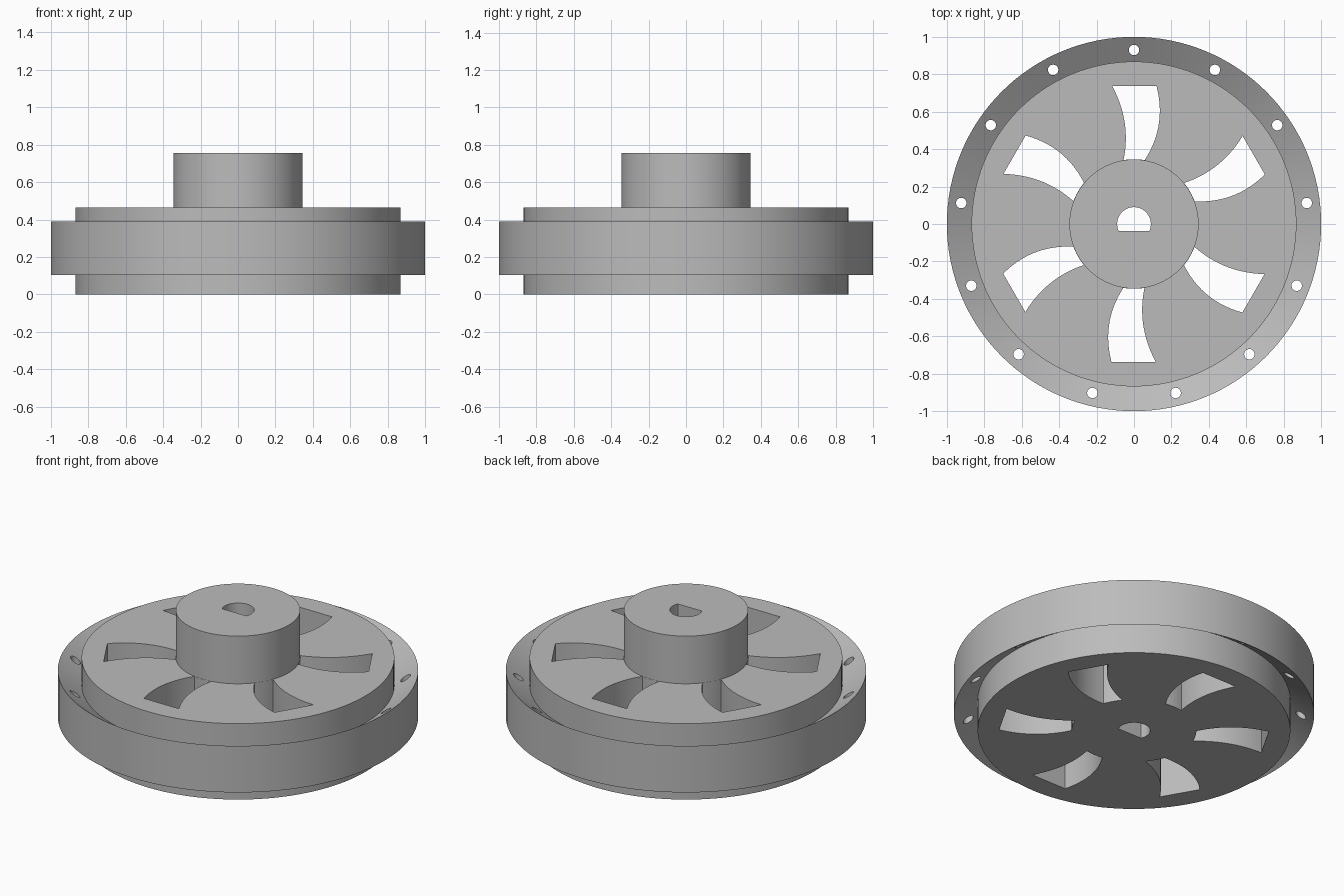
import bpy, bmesh
from math import sin, cos, tau, radians, sqrt, atan2
from mathutils import Vector, Matrix

if "Cube" in bpy.data.objects:
    bpy.data.objects.remove(bpy.data.objects["Cube"], do_unlink=True)

GREY = (0.5, 0.5, 0.5, 1)
SEGMENTS = 128
HUB_R, DISC_R = 0.345, 0.868

grey = bpy.data.materials.new("plain grey")
grey.use_nodes = True
grey.diffuse_color = GREY
grey.node_tree.nodes["Principled BSDF"].inputs["Base Color"].default_value = GREY


def make_object(name, bm):
    bmesh.ops.recalc_face_normals(bm, faces=bm.faces)
    mesh = bpy.data.meshes.new(name)
    bm.to_mesh(mesh)
    bm.free()
    mesh.materials.append(grey)
    obj = bpy.data.objects.new(name, mesh)
    bpy.context.collection.objects.link(obj)
    return obj


def lathe(name, profile):
    """Spin an (r, z) profile, starting and ending on the axis."""
    bm = bmesh.new()
    verts = [bm.verts.new((r, 0, z)) for r, z in profile]
    edges = [bm.edges.new(pair) for pair in zip(verts, verts[1:])]
    bmesh.ops.spin(bm, geom=verts + edges, cent=(0, 0, 0), axis=(0, 0, 1),
                   angle=tau, steps=SEGMENTS, use_merge=True)
    bmesh.ops.remove_doubles(bm, verts=bm.verts, dist=1e-5)
    bmesh.ops.dissolve_limit(bm, angle_limit=radians(0.1), verts=bm.verts, edges=bm.edges)
    return make_object(name, bm)


def add_prism(bm, outline):
    """Tall upright prism over a flat outline."""
    face = bm.faces.new([bm.verts.new((x, y, -0.2)) for x, y in outline])
    out = bmesh.ops.extrude_face_region(bm, geom=[face])
    top = [v for v in out["geom"] if isinstance(v, bmesh.types.BMVert)]
    bmesh.ops.translate(bm, verts=top, vec=(0, 0, 1.2))


def cutter(name, outline, count):
    """Ring of equal prisms turned about the axis."""
    bm = bmesh.new()
    for i in range(count):
        turn = Matrix.Rotation(tau * i / count, 2)
        add_prism(bm, [turn @ Vector(p) for p in outline])
    return make_object(name, bm)


def circle(cx, cy, r, n, start=0.0, sweep=tau):
    steps = n if sweep == tau else n - 1
    return [(cx + r * cos(start + sweep * i / steps),
             cy + r * sin(start + sweep * i / steps)) for i in range(n)]


def bend(a, mid, b, n=14):
    """Parabolic arc from a to b passing through mid."""
    a, mid, b = Vector(a), Vector(mid), Vector(b)
    t = (mid - a).length / ((mid - a).length + (b - mid).length)
    ctrl = (mid - a * (1 - t) ** 2 - b * t * t) / (2 * t * (1 - t))
    ts = [i / (n - 1) for i in range(n)]
    return [tuple(a * (1 - s) ** 2 + ctrl * 2 * s * (1 - s) + b * s * s) for s in ts]


# Disc with dished rim and raised hub
wheel = lathe("wheel_with_hub", [
    (0, 0), (DISC_R, 0), (DISC_R, 0.19), (1, 0.105), (1, 0.39),
    (DISC_R, 0.30), (DISC_R, 0.465), (HUB_R, 0.465), (HUB_R, 0.757), (0, 0.757)])

# Curved vents between the spokes, ending on the hub circle
inner_r = HUB_R + 0.001
xl, xr = -0.056, 0.057
yl, yr = sqrt(inner_r ** 2 - xl ** 2), sqrt(inner_r ** 2 - xr ** 2)
left_edge = bend((-0.117, 0.738), (-0.045, 0.5), (xl, yl))
right_edge = bend((xr, yr), (0.132, 0.53), (0.12, 0.738))
a0, a1 = atan2(yl, xl), atan2(yr, xr)
inner_end = circle(0, 0, inner_r, 7, a0, a1 - a0)[1:-1]
vents = cutter("vent_cutter", left_edge + inner_end + right_edge, 6)

# Bolt holes through the rim
holes = cutter("bolt_hole_cutter", circle(0, 0.93, 0.028, 24), 13)

# Shaft bore with one flat side
flat = atan2(-0.038, sqrt(0.09 ** 2 - 0.038 ** 2))
bore = cutter("bore_cutter", circle(0, 0, 0.09, 32, flat, tau / 2 - 2 * flat), 1)

# Cut the openings and drop the cutters
bpy.context.view_layer.objects.active = wheel
wheel.select_set(True)
for tool in (vents, holes, bore):
    mod = wheel.modifiers.new(tool.name, "BOOLEAN")
    mod.operation, mod.solver, mod.object = "DIFFERENCE", "EXACT", tool
    bpy.ops.object.modifier_apply(modifier=mod.name)
    bpy.data.objects.remove(tool, do_unlink=True)

bpy.ops.object.select_all(action="DESELECT")
wheel.select_set(True)
bpy.ops.object.shade_smooth_by_angle(angle=radians(25))
